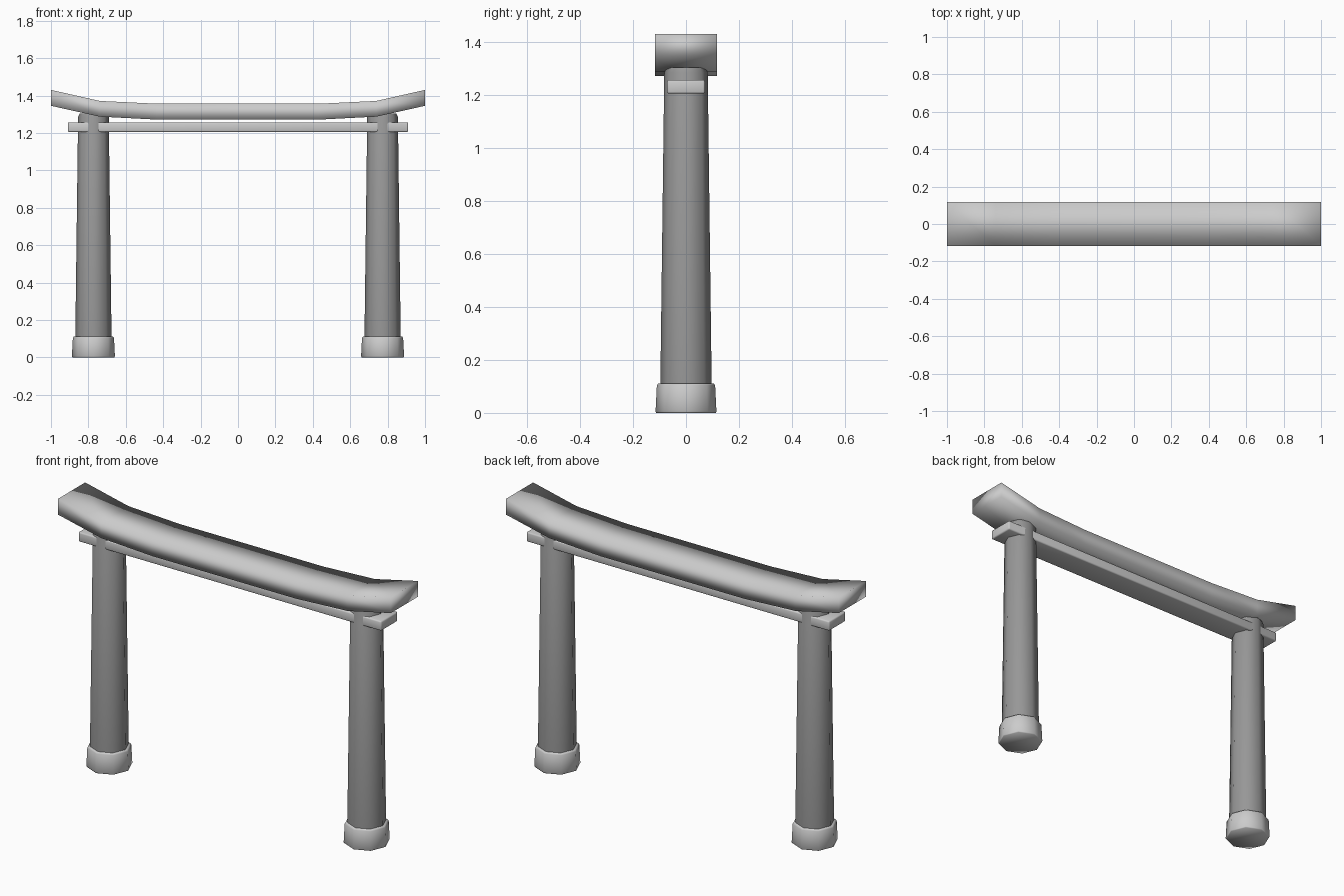
import bpy, bmesh, math

if "Cube" in bpy.data.objects:
    bpy.data.objects.remove(bpy.data.objects["Cube"])

PX = 0.773  # pillar distance from centre

# Darker grey for the pillars
dark = bpy.data.materials.new("pillar_grey")
dark.diffuse_color = (0.31, 0.31, 0.31, 1)
dark.use_nodes = True
dark.node_tree.nodes["Principled BSDF"].inputs["Base Color"].default_value = dark.diffuse_color


def finish(name, bm, bevel=0.0, angle=180):
    bmesh.ops.recalc_face_normals(bm, faces=bm.faces)
    mesh = bpy.data.meshes.new(name)
    bm.to_mesh(mesh)
    bm.free()
    ob = bpy.data.objects.new(name, mesh)
    bpy.context.collection.objects.link(ob)
    if bevel:
        mod = ob.modifiers.new("soft_edges", 'BEVEL')
        mod.width = bevel
        mod.segments = 2
        mod.limit_method = 'ANGLE'
        mod.angle_limit = math.radians(60)
    bpy.ops.object.select_all(action='DESELECT')
    ob.select_set(True)
    bpy.context.view_layer.objects.active = ob
    if angle < 180:
        bpy.ops.object.shade_smooth_by_angle(angle=math.radians(angle))
    else:
        bpy.ops.object.shade_smooth()
    return ob


def loft(name, rings, **kw):
    """Closed skin through rings of points with flat end caps."""
    bm = bmesh.new()
    rings = [[bm.verts.new(p) for p in ring] for ring in rings]
    n = len(rings[0])
    for a, b in zip(rings, rings[1:]):
        for i in range(n):
            j = (i + 1) % n
            bm.faces.new((a[i], a[j], b[j], b[i]))
    bm.faces.new(rings[0][::-1])
    bm.faces.new(rings[-1])
    return finish(name, bm, **kw)


def octagon_column(name, x, profile, **kw):
    """Eight-sided stack of (radius, z) rings, corners on the axes."""
    return loft(name, [[(x + r * math.cos(i * math.pi / 4),
                         r * math.sin(i * math.pi / 4), z) for i in range(8)]
                       for r, z in profile], **kw)


def swept_beam(name, path, d, **kw):
    """Rectangular beam through stations of (x, bottom z, top z)."""
    return loft(name, [[(x, -d, lo), (x, d, lo), (x, d, hi), (x, -d, hi)]
                       for x, lo, hi in path], **kw)


# Tapered pillars on flared stone feet
for side, x in (("left", -PX), ("right", PX)):
    octagon_column(side + "_foot", x,
                   [(0.112, 0), (0.115, 0.005), (0.110, 0.104), (0.105, 0.111)])
    pillar = octagon_column(side + "_pillar", x,
                            [(0.097, 0.10), (0.082, 1.285), (0.073, 1.303)], angle=50)
    pillar.data.materials.append(dark)

# Straight tie beam passing through both pillars
swept_beam("tie_beam", [(-0.91, 1.205, 1.257), (0.91, 1.205, 1.257)], 0.0715, bevel=0.007)

# Top lintel with upswept ends
half = [(0.43, 1.271, 1.356), (0.74, 1.287, 1.371), (1.0, 1.345, 1.43)]
path = [(-x, lo, hi) for x, lo, hi in reversed(half)] + half
swept_beam("top_lintel", path, 0.117)
